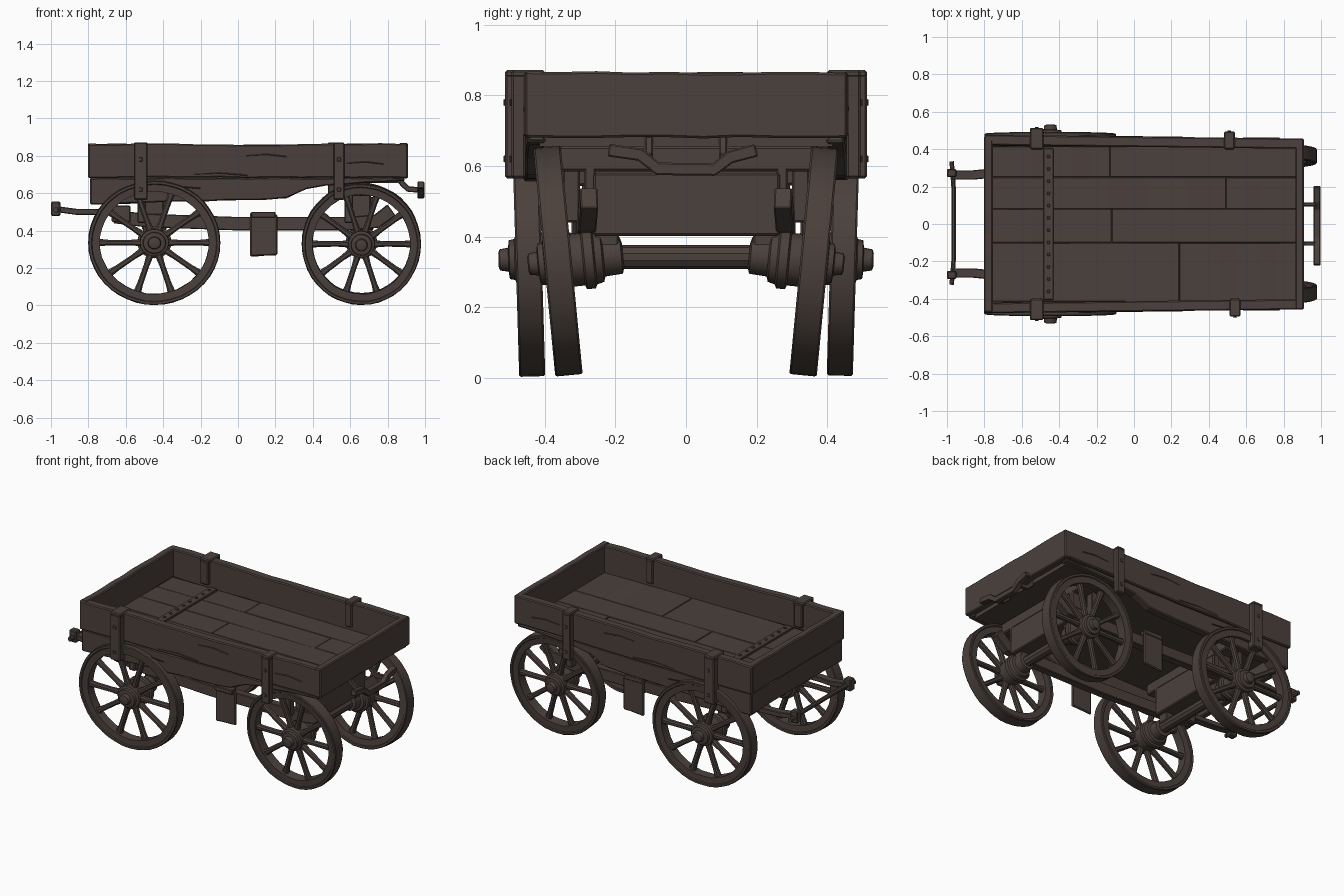
import bpy, bmesh, math, random
from mathutils import Matrix, Vector

if "Cube" in bpy.data.objects:
    bpy.data.objects.remove(bpy.data.objects["Cube"])

random.seed(4)
wood = bpy.data.materials.new("dark weathered wood")
wood.diffuse_color = (0.070, 0.052, 0.045, 1)
wood.use_nodes = True
wood.node_tree.nodes["Principled BSDF"].inputs["Base Color"].default_value = wood.diffuse_color


def finish(name, bm, bevel=0.0, smooth=False):
    bmesh.ops.remove_doubles(bm, verts=bm.verts, dist=1e-5)
    bmesh.ops.recalc_face_normals(bm, faces=bm.faces)
    me = bpy.data.meshes.new(name)
    bm.to_mesh(me)
    bm.free()
    me.materials.append(wood)
    ob = bpy.data.objects.new(name, me)
    bpy.context.collection.objects.link(ob)
    if bevel:
        m = ob.modifiers.new("worn edges", 'BEVEL')
        m.width, m.segments, m.limit_method = bevel, 1, 'ANGLE'
    if smooth:
        bpy.ops.object.select_all(action='DESELECT')
        bpy.context.view_layer.objects.active = ob
        ob.select_set(True)
        bpy.ops.object.shade_smooth_by_angle(angle=math.radians(35))
    return ob


def box(name, x, y, z, bevel=0.006):
    bm = bmesh.new()
    bmesh.ops.create_cube(bm, size=1)
    for v in bm.verts:
        v.co = [r[0] + (c + .5) * (r[1] - r[0]) for c, r in zip(v.co, (x, y, z))]
    return finish(name, bm, bevel)


def skin(bm, rings, closed=False):
    """Join rings of points; cap the ends unless the chain is closed."""
    vs = [[bm.verts.new(p) for p in r] for r in rings]
    n = len(vs[0])
    for i in range(len(vs) if closed else len(vs) - 1):
        a, b = vs[i], vs[(i + 1) % len(vs)]
        for k in range(n):
            bm.faces.new((a[k], a[(k + 1) % n], b[(k + 1) % n], b[k]))
    if not closed:
        bm.faces.new(vs[0])
        bm.faces.new(vs[-1])


def wall(name, a, b, thick, lo, hi, steps=9, wear=0.003):
    """Weathered board from a to b (xy), lo/hi give its z along the length."""
    bm = bmesh.new()
    a, b = Vector((*a, 0)), Vector((*b, 0))
    d = (b - a).normalized()
    n = Vector((-d.y, d.x, 0)) * thick
    rings = []
    for i in range(steps + 1):
        t = i / steps
        p = a.lerp(b, t)
        z0, z1 = lo(t) + random.uniform(-wear, wear), hi(t) + random.uniform(-wear, wear)
        q = p + n * (1 + random.uniform(-wear, wear))
        rings.append([(p.x, p.y, z0), (q.x, q.y, z0), (q.x, q.y, z1), (p.x, p.y, z1)])
    skin(bm, rings)
    return finish(name, bm, 0.006 if thick < .1 else 0.002)


def bar(name, pts, w, h, sides=4, up=(0, 0, 1)):
    """Sweep a w by h section along a path."""
    bm = bmesh.new()
    pts = [Vector(p) for p in pts]
    rings = []
    for i, p in enumerate(pts):
        t = (pts[min(i + 1, len(pts) - 1)] - pts[max(i - 1, 0)]).normalized()
        u = Vector(up).cross(t).normalized()
        v = t.cross(u)
        k = math.sqrt(.5) if sides == 4 else .5
        rings.append([p + u * w * k * math.cos(a) + v * h * k * math.sin(a)
                      for a in [math.pi / sides + 2 * math.pi * j / sides for j in range(sides)]])
    skin(bm, rings)
    return finish(name, bm, 0.004 if sides == 4 else 0, sides > 6)


def lathe(bm, prof, seg, closed, wob=0.0):
    """Revolve (y, r) profile around the y axis."""
    rings = []
    for k in range(seg):
        a, j = 2 * math.pi * k / seg, random.uniform(-wob, wob)
        rings.append([((r + j) * math.cos(a), y, (r + j) * math.sin(a)) for y, r in prof])
    if closed:
        skin(bm, rings, True)
    else:
        skin(bm, [[r[i] for r in rings] for i in range(len(prof))])


# Wheels: rim, tapered spokes, stepped hub
def wheel(label, s, x, y, z, R, sx, tilt, w):
    M = (Matrix.Translation((x, s * y, z)) @ Matrix.Rotation(-s * tilt, 4, 'X')
         @ Matrix.Diagonal((sx, s, 1, 1)))

    def put(name, bm):
        bm.transform(M)
        finish(label + name, bm, 0, True)
    bm = bmesh.new()
    lathe(bm, [(-w, R - .004), (-w + .005, R), (w - .005, R), (w, R - .004), (w, R - .016),
               (w - .006, R - .02), (w - .008, R - .058), (-w + .008, R - .058),
               (-w + .006, R - .02), (-w, R - .016)], 44, True, .0015)
    put("_rim", bm)
    bm = bmesh.new()
    for k in range(10):
        rot = Matrix.Rotation((k + .5) * math.tau / 10, 3, 'Y')
        skin(bm, [[rot @ Vector((cx * wd, cy * .017, r)) for cx, cy in
                   ((-1, -.5), (-.5, -1), (.5, -1), (1, -.5), (1, .5), (.5, 1), (-.5, 1), (-1, .5))]
                  for r, wd in ((.05, .02), (.13, .014), (R - .10, .015), (R - .05, .02))])
    put("_spokes", bm)
    bm = bmesh.new()
    lathe(bm, [(-.185, .036), (-.18, .052), (-.13, .055), (-.125, .07), (-.105, .075), (-.10, .086),
               (-.075, .086), (-.07, .075), (-.045, .075), (.035, .072), (.04, .058), (.055, .055),
               (.058, .034), (.082, .03), (.086, .02)], 20, False)
    put("_hub", bm)


for s, n in ((-1, "near"), (1, "far")):
    wheel(n + "_large_wheel", s, -.447, .446, .336, .332, 1.065, math.radians(1.7), .037)
    wheel(n + "_small_wheel", s, .66, .363, .329, .325, .98, math.radians(5.5), .039)

# Axles with bolsters
for x, l, n in ((-.447, .40, "left"), (.66, .30, "right")):
    bar(n + "_axle", [(x, -l, .342), (x, -.14, .342), (x, .14, .342), (x, l, .342)], .068, .068, 10)
    box(n + "_bolster", (x - .065, x + .065), (-.262, .266), (.402, .58))
    box(n + "_upper_crossbeam", (x - .05, x + .05), (-.36, .36), (.585, .655))
    for s in (-1, 1):
        box(n + "_axle_block", (x - .04, x + .04), sorted((s * .19, s * .26)), (.35, .41))
        box(n + "_bolster_cheek", (x - .05, x + .05), sorted((s * .255, s * .29)), (.47, .60))
        box(n + "_bolster_stake", (x - .09, x - .045), sorted((s * .30, s * .35)), (.44, .66))

# Side rails of the underframe, hanging flaps, straps, tow arms
for s in (-1, 1):
    bar("frame_rail", [(-.66, s * .275, .475), (-.5, s * .28, .455), (.0, s * .285, .437),
                       (.6, s * .285, .437), (.74, s * .28, .45), (.82, s * .275, .51)], .05, .072)
    box("frame_rail_block", (-.675, -.575), sorted((s * .24, s * .31)), (.445, .535))
    wall("hanging_flap", (.065, s * .325), (.21, s * .325), .016,
         lambda t: .262 + .008 * t, lambda t: .495 - .01 * t, 3, .002)
    box("flap_clip", (.07, .20), sorted((s * .30, s * .345)), (.47, .50), .004)
    for x, yo, w in ((-.52, .513, .037), (.525 - s * .015, .495, .029)):
        box("strap_plate", (x - w, x + w), sorted((s * .455, s * yo)), (.565, .86))
        box("strap_cap", (x - w, x + w), sorted((s * .40, s * yo)), (.85, .872))
        box("strap_inner_plate", (x - w * .8, x + w * .8), sorted((s * .395, s * .42)), (.71, .86))
        for z in (.62, .78):
            box("strap_rivet", (x - .01, x + .01), sorted((s * yo, s * (yo + .005))),
                (z - .01, z + .01), .002)
    bar("tow_arm", [(-.58, s * .275, .495), (-.78, s * .27, .50), (-.86, s * .262, .50),
                    (-.97, s * .262, .515)], .05, .032)
    box("tow_knob", (-1.0, -.95), sorted((s * .25, s * .295)), (.478, .555))
    bar("rear_handle_arm", [(.86, s * .105, .675), (.885, s * .105, .645), (.91, s * .105, .622),
                            (.97, s * .105, .618)], .022, .03)
bar("tow_crossbar", [(-.975, -.325, .51), (-.965, -.2, .51), (-.965, .2, .51), (-.975, .335, .51)],
    .026, .03, 8)
bar("rear_handle", [(.978, -.22, .645), (.978, -.13, .632), (.978, -.08, .592), (.978, .08, .59),
                    (.978, .125, .625), (.978, .20, .645)], .036, .036, up=(1, 0, 0))


# Side walls: upper board plus lower board cut away over the small wheel
def cutaway(t):
    x = -.79 + 1.68 * t
    if x < .25:
        return .54 + .03 * (x + .79) / 1.04
    return min(.57 + (x - .25) * .45, .64 + (x - .4) * .05)


for s in (-1, 1):
    wall("side_upper_board", (-.80, s * .477), (.905, s * .457), -s * .055,
         lambda t: .683, lambda t: .861 + .004 * math.sin(9 * t), 12)
    wall("side_lower_board", (-.79, s * .468), (.89, s * .449), -s * .05,
         cutaway, lambda t: .681, 16)
    # worn splinter strips give the boards their cracked relief
    for x, z, l in ((-.1, .70, .3), (.15, .80, .22), (-.35, .63, .3), (.68, .76, .2)):
        yo = .467 - .011 * x
        bar("side_splinter", [(x - l / 2, s * yo, z), (x, s * yo, z + .008),
                              (x + l / 2, s * yo, z - .004)], .006, .006)

# End boards
wall("right_end_board", (.908, -.457), (.908, .457), .045, lambda t: .68, lambda t: .866, 9)
wall("left_end_upper_board", (-.755, -.47), (-.755, .47), .047, lambda t: .684, lambda t: .864, 9)
wall("left_end_lower_board", (-.752, -.46), (-.752, .46), .04, lambda t: .545, lambda t: .681, 9)

# Floor planks, broken at uneven joints, over a subfloor
box("subfloor", (-.76, .87), (-.415, .415), (.655, .680), 0)
rows = (-.416, -.10, .08, .25, .416)
for i, cut in enumerate((.24, -.12, .49, -.13)):
    h = .69 + random.uniform(-.001, .001)
    for x0, x1, dz in ((-.757, cut, 0), (cut + .003, .867, .002)):
        wall("floor_plank", (x0, rows[i] + .001), (x1, rows[i] + .001), rows[i + 1] - rows[i] - .002,
             lambda t: .665, lambda t: h + dz, 6, .001)

# Riveted floor strip
box("floor_strip", (-.485, -.43), (-.405, .405), (.685, .702), .003)
for k in range(12):
    y = -.36 + k * .0655
    box("floor_rivet", (-.465, -.449), (y - .008, y + .008), (.70, .709), .003)
